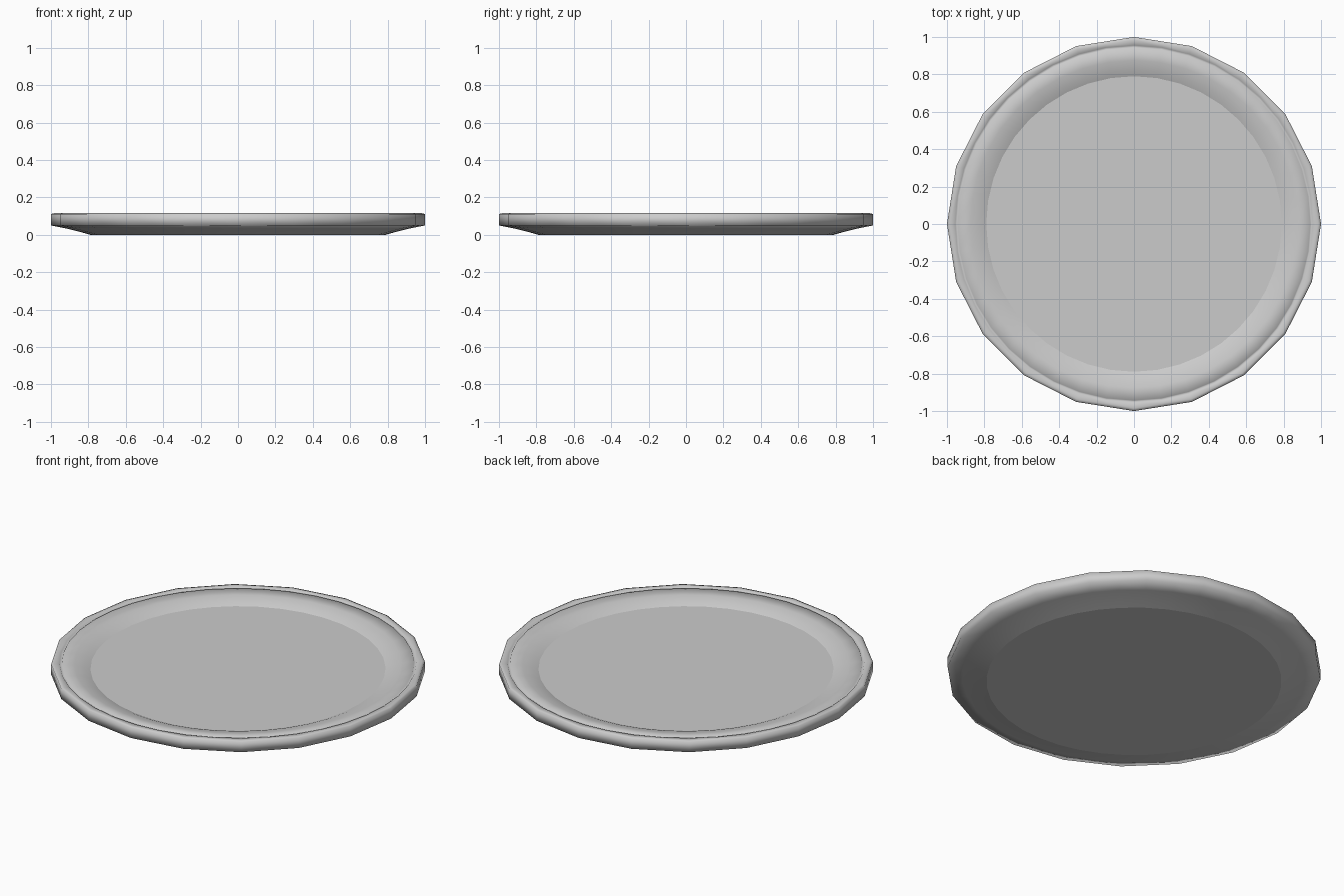
import bpy, bmesh, math

if "Cube" in bpy.data.objects:
    bpy.data.objects.remove(bpy.data.objects["Cube"])

SIDES = 40
# Lathe profile (radius, height, coarse): coarse rings read as 20-sided
PROFILE = [
    (0.79, 0.078, False), (0.825, 0.093, False), (0.875, 0.105, False),
    (0.943, 0.112, False), (0.948, 0.104, False), (0.955, 0.113, False),
    (0.985, 0.115, True), (1.0, 0.111, True), (1.0, 0.05, True),
    (0.92, 0.034, False), (0.84, 0.014, False), (0.79, 0.0, False),
]


def build_plate():
    bm = bmesh.new()
    rings = []
    for radius, z, coarse in PROFILE:
        ring = []
        for i in range(SIDES):
            a = 2 * math.pi * i / SIDES
            r = radius
            if coarse and i % 2:
                r *= math.cos(2 * math.pi / SIDES)
            ring.append(bm.verts.new((r * math.cos(a), r * math.sin(a), z)))
        rings.append(ring)
    # Sloped wall, rim and underside
    for a, b in zip(rings, rings[1:]):
        for i in range(SIDES):
            j = (i + 1) % SIDES
            bm.faces.new((a[i], b[i], b[j], a[j])).smooth = True
    # Flat floor and base
    bm.faces.new(rings[0])
    bm.faces.new(rings[-1][::-1])
    bmesh.ops.recalc_face_normals(bm, faces=bm.faces[:])
    mesh = bpy.data.meshes.new("plate")
    bm.to_mesh(mesh)
    bm.free()
    obj = bpy.data.objects.new("plate", mesh)
    bpy.context.collection.objects.link(obj)
    return obj


build_plate()
